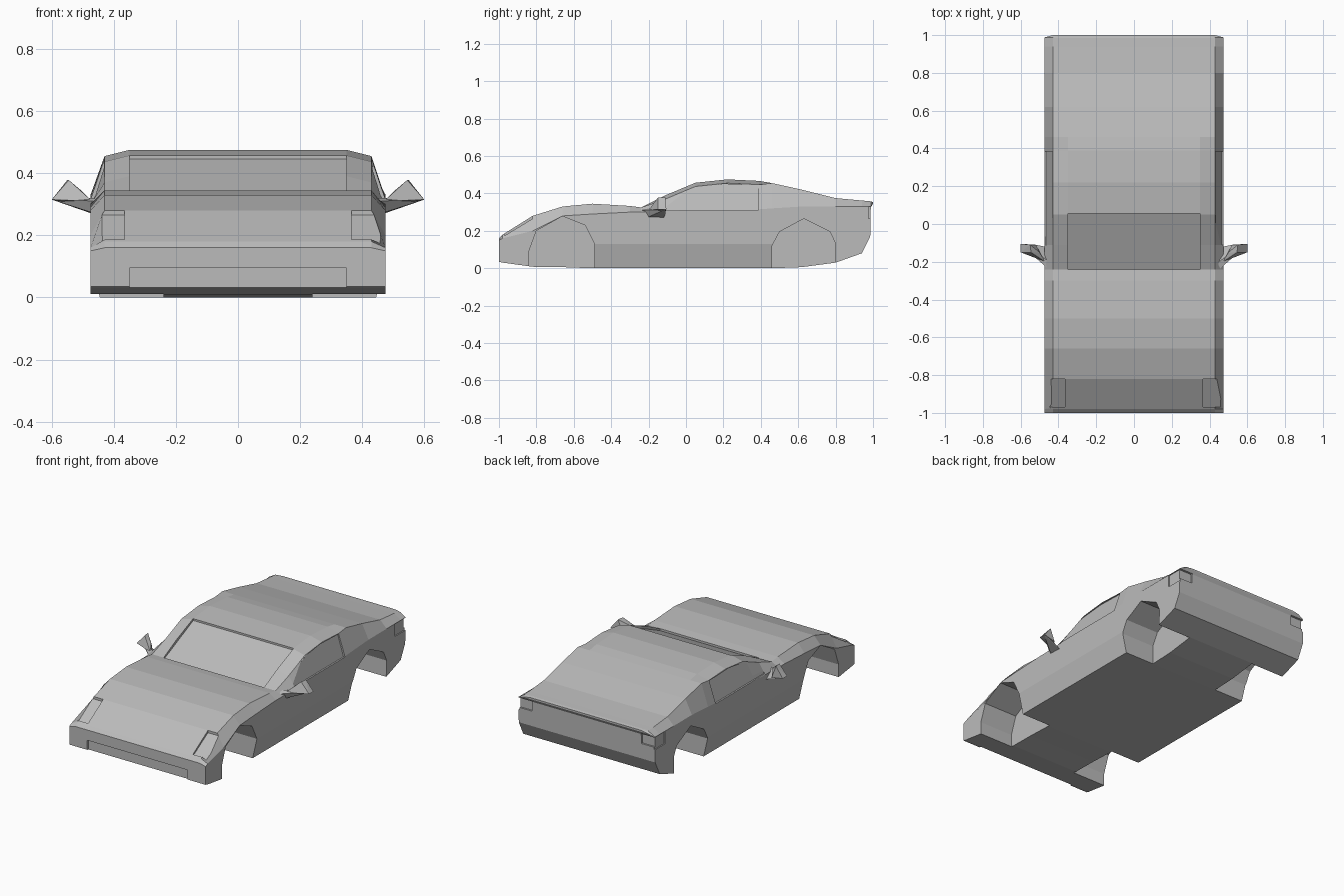
import bpy
import bmesh

if "Cube" in bpy.data.objects:
    bpy.data.objects.remove(bpy.data.objects["Cube"])

grey = bpy.data.materials.new("body_grey")
grey.use_nodes = True
COLOUR = (0.5, 0.5, 0.5, 1)
grey.diffuse_color = COLOUR
grey.node_tree.nodes["Principled BSDF"].inputs["Base Color"].default_value = COLOUR

HALF = 0.475    # half width at the doors
DECK = 0.43     # half width of hood, roof edge and rear deck


def finish(name, bm):
    bmesh.ops.recalc_face_normals(bm, faces=bm.faces)
    mesh = bpy.data.meshes.new(name)
    bm.to_mesh(mesh)
    bm.free()
    mesh.materials.append(grey)
    obj = bpy.data.objects.new(name, mesh)
    bpy.context.collection.objects.link(obj)
    return obj


def loft(name, rings):
    """Skin a list of closed rings and cap both ends."""
    bm = bmesh.new()
    loops = [[bm.verts.new(p) for p in ring] for ring in rings]
    n = len(loops[0])
    for a, b in zip(loops, loops[1:]):
        for i in range(n):
            j = (i + 1) % n
            bm.faces.new((a[i], a[j], b[j], b[i]))
    bm.faces.new(loops[0])
    bm.faces.new(loops[-1])
    return finish(name, bm)


def prism(name, profile, inner, outer):
    """Side profile (y, z) spanned between two x values; inner may depend on z."""
    at = inner if callable(inner) else lambda z: inner
    return loft(name, [[(at(z), y, z) for y, z in profile],
                       [(outer, y, z) for y, z in profile]])


def box_profile(y0, y1, z0, z1):
    return [(y0, z0), (y1, z0), (y1, z1), (y0, z1)]


def section(y, bottom, shoulder, top):
    """Cross-section of the shell at one station along its length."""
    rocker = -0.51 < y < 0.47
    roof = -0.15 < y < 0.41
    low_x, low_z = (0.445, 0.13) if rocker else (HALF, bottom + 0.3 * (shoulder - bottom))
    edge = top - 0.02 if roof else top
    half = [(low_x, bottom), (HALF, low_z), (HALF, shoulder), (DECK, edge), (0.35, top)]
    ring = half + [(-x, z) for x, z in reversed(half)]
    return [(x, y, z) for x, z in ring]


# Body shell: station y, underside, shoulder, top
stations = [
    (-1.0, 0.035, 0.15, 0.16),
    (-0.98, 0.03, 0.16, 0.18),
    (-0.82, 0.008, 0.2, 0.28),
    (-0.66, 0.006, 0.28, 0.33),
    (-0.5, 0, 0.29, 0.345),
    (-0.3, 0, 0.3, 0.333),
    (-0.24, 0, 0.3, 0.325),
    (-0.11, 0, 0.305, 0.39),
    (0.05, 0, 0.31, 0.457),
    (0.22, 0, 0.31, 0.475),
    (0.39, 0, 0.315, 0.467),
    (0.46, 0, 0.32, 0.455),
    (0.62, 0.006, 0.33, 0.42),
    (0.8, 0.03, 0.33, 0.375),
    (0.94, 0.08, 0.33, 0.362),
    (0.985, 0.17, 0.33, 0.358),
    (0.988, 0.325, 0.332, 0.357),
]
rings = [section(*s) for s in stations]
rings.append([(x * 0.9, 1.0, 0.345 + 0.3 * (z - 0.325)) for x, y, z in rings[-1]])
body = loft("car_body", rings)

# Cutters for wheel wells, glass and lamps
front_arch = [(-0.84, -0.1), (-0.84, 0.09), (-0.8, 0.2), (-0.66, 0.278),
              (-0.54, 0.23), (-0.49, 0.13), (-0.49, -0.1)]
rear_arch = [(0.46, -0.1), (0.46, 0.12), (0.5, 0.195), (0.63, 0.265),
             (0.77, 0.195), (0.8, 0.13), (0.79, -0.1)]
door_glass = [(-0.11, 0.31), (0.385, 0.31), (0.385, 0.443), (0.2, 0.45),
              (0.05, 0.43), (-0.11, 0.37)]
windscreen = [(-0.24, 0.312), (0.055, 0.446), (0.055, 0.6), (-0.24, 0.6)]
headlamp = [(-0.97, 0.174), (-0.82, 0.265), (-0.82, 0.4), (-0.97, 0.4)]

cutters = [prism("windscreen_cut", windscreen, -0.35, 0.35),
           prism("grille_cut", box_profile(-1.1, -0.985, 0.027, 0.095), -0.35, 0.35)]
for s in (1, -1):
    out = s * 0.6
    cutters += [
        prism("front_well_cut", front_arch, s * 0.24, out),
        prism("rear_well_cut", rear_arch, s * 0.24, out),
        prism("door_glass_cut", door_glass,
              lambda z, s=s: s * (0.465 - 0.31 * (z - 0.31)), out),
        prism("headlamp_cut", headlamp, s * 0.365, out),
        prism("tail_side_cut", box_profile(0.885, 1.1, 0.25, 0.328), s * 0.468, out),
        prism("tail_back_cut", box_profile(0.976, 1.1, 0.265, 0.328), s * 0.38, out),
    ]

bpy.context.view_layer.objects.active = body
for cutter in cutters:
    cutter.hide_render = True
    mod = body.modifiers.new("cut", "BOOLEAN")
    mod.operation = "DIFFERENCE"
    mod.solver = "EXACT"
    mod.object = cutter
    bpy.ops.object.modifier_apply(modifier=mod.name)
for cutter in cutters:
    bpy.data.objects.remove(cutter)

# Door mirrors: a thin arm flaring out into an angular head
arm = [(0.44, -0.25, 0.31), (0.45, -0.2, 0.32), (0.46, -0.21, 0.27), (0.47, -0.12, 0.27),
       (0.52, -0.11, 0.29), (0.53, -0.14, 0.32), (0.6, -0.11, 0.315)]
head = [(0.47, -0.2, 0.31), (0.5, -0.15, 0.34), (0.545, -0.15, 0.378), (0.55, -0.11, 0.378),
        (0.6, -0.15, 0.315), (0.6, -0.105, 0.315), (0.52, -0.11, 0.3)]
for side, s in (("left", 1), ("right", -1)):
    for part, points in (("arm", arm), ("head", head)):
        bm = bmesh.new()
        verts = [bm.verts.new((s * x, y, z)) for x, y, z in points]
        hull = bmesh.ops.convex_hull(bm, input=verts)
        spare = [v for v in bm.verts if not v.link_faces]
        bmesh.ops.delete(bm, geom=spare, context="VERTS")
        finish(f"{side}_mirror_{part}", bm)
